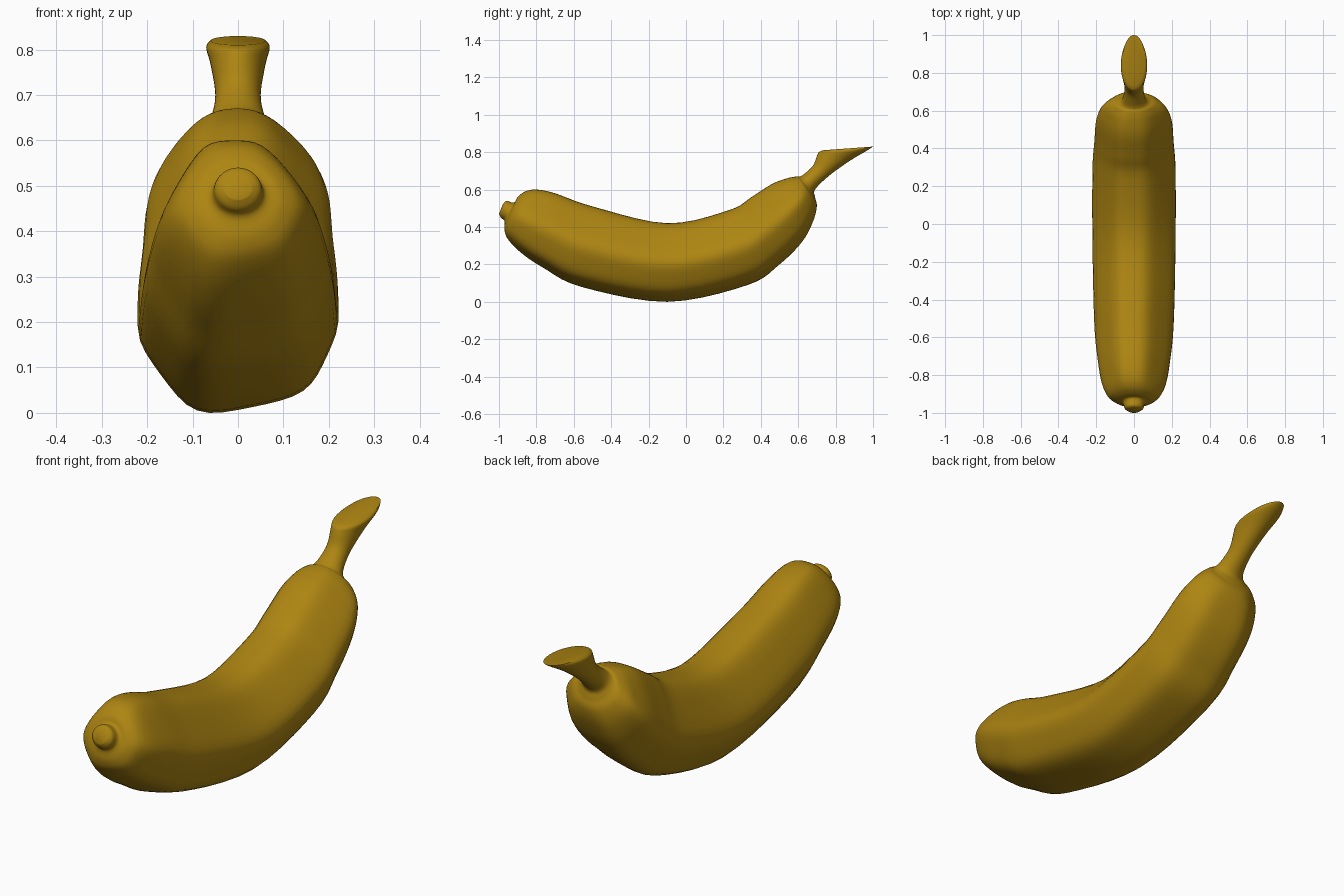
import bpy, bmesh, math
from mathutils import Vector

cube = bpy.data.objects.get("Cube")
if cube:
    bpy.data.objects.remove(cube, do_unlink=True)

SIDES, STEPS = 48, 5

# Peel colour
peel = bpy.data.materials.new("banana_yellow")
peel.use_nodes = True
colour = (.42, .235, .006, 1)
peel.diffuse_color = colour
shader = peel.node_tree.nodes["Principled BSDF"]
shader.inputs["Base Color"].default_value = colour
shader.inputs["Roughness"].default_value = .6

# Slightly lopsided six-sided cross-section
corners = [Vector(corner) for corner in
           [(1, .06), (.3, 1), (-.4, 1), (-1, -.1), (-.4, -1), (.66, -.76)]]

# Lengthwise profile: top edge (y, z), bottom edge (y, z), half width
nub = [
    (-.98, .52, -1, .47, .03),
    (-.96, .54, -.99, .45, .05),
    (-.92, .53, -.97, .43, .06),
]
body = [
    (-.9, .56, -.97, .38, .1),
    (-.86, .59, -.95, .33, .14),
    (-.8, .6, -.88, .26, .17),
    (-.7, .58, -.76, .18, .19),
    (-.5, .51, -.56, .08, .21),
    (-.1, .42, -.1, 0, .22),
    (.23, .49, .33, .09, .22),
    (.35, .56, .5, .2, .21),
    (.46, .63, .62, .32, .2),
    (.54, .66, .68, .43, .17),
    (.59, .67, .7, .51, .12),
]
stem = [
    (.61, .67, .69, .56, .08),
    (.64, .69, .69, .6, .06),
    (.68, .73, .76, .67, .05),
    (.7, .78, .87, .75, .06),
    (.71, .8, .97, .81, .07),
    (.73, .81, 1, .83, .06),
]
rings = [Vector(ring) for ring in nub + body + stem]


def fit_to_unit(points, axis):
    """Spread the points from minus one to one along an axis."""
    values = [point[axis] for point in points]
    low, high = min(values), max(values)
    for point in points:
        point[axis] = 2 * (point[axis] - low) / (high - low) - 1


def soft_section():
    """Subdivide the corner polygon and round it by repeated averaging."""
    per_edge = SIDES // len(corners)
    points = [start.lerp(end, step / per_edge)
              for start, end in zip(corners, corners[1:] + corners[:1])
              for step in range(per_edge)]
    for _ in range(5):
        points = [(points[i - 1] + 2 * point + points[(i + 1) % SIDES]) / 4
                  for i, point in enumerate(points)]
    for axis in range(2):
        fit_to_unit(points, axis)
    return points


def spline(before, start, end, after, t):
    """Smooth curve from start to end, guided by its neighbours."""
    slope_in, slope_out = (end - before) / 2, (after - start) / 2
    ease = t * t * (3 - 2 * t)
    return (start.lerp(end, ease) + slope_in * (t * (1 - t) ** 2)
            - slope_out * (t * t * (1 - t)))


def smooth_path():
    last = len(rings) - 1
    path = []
    for i in range(last):
        before, after = rings[max(0, i - 1)], rings[min(last, i + 2)]
        path += [spline(before, rings[i], rings[i + 1], after, step / STEPS)
                 for step in range(STEPS)]
    return path + [rings[last]]


# Loft the whole fruit from nub to stem; thin ends are round, the body is ridged
bm = bmesh.new()
section = soft_section()
loops = []
for top_y, top_z, bottom_y, bottom_z, half_width in smooth_path():
    ridged = max(0, min(1, (half_width - .08) / .1))
    top, bottom = Vector((0, top_y, top_z)), Vector((0, bottom_y, bottom_z))
    loop = []
    for point in section:
        across, up = point.normalized().lerp(point, ridged)
        position = bottom.lerp(top, (up + 1) / 2)
        position.x = across * half_width
        loop.append(bm.verts.new(position))
    loops.append(loop)
for near, far in zip(loops, loops[1:]):
    for i in range(SIDES):
        bm.faces.new((near[i - 1], near[i], far[i], far[i - 1]))

# Close the nub tip and the slanted stem cut
bm.faces.new(loops[0])
bm.faces.new(loops[-1])
bmesh.ops.recalc_face_normals(bm, faces=bm.faces)

mesh = bpy.data.meshes.new("banana")
bm.to_mesh(mesh)
bm.free()
mesh.materials.append(peel)
banana = bpy.data.objects.new("banana", mesh)
bpy.context.collection.objects.link(banana)
bpy.context.view_layer.objects.active = banana
banana.select_set(True)
bpy.ops.object.shade_smooth_by_angle(angle=math.radians(50))
